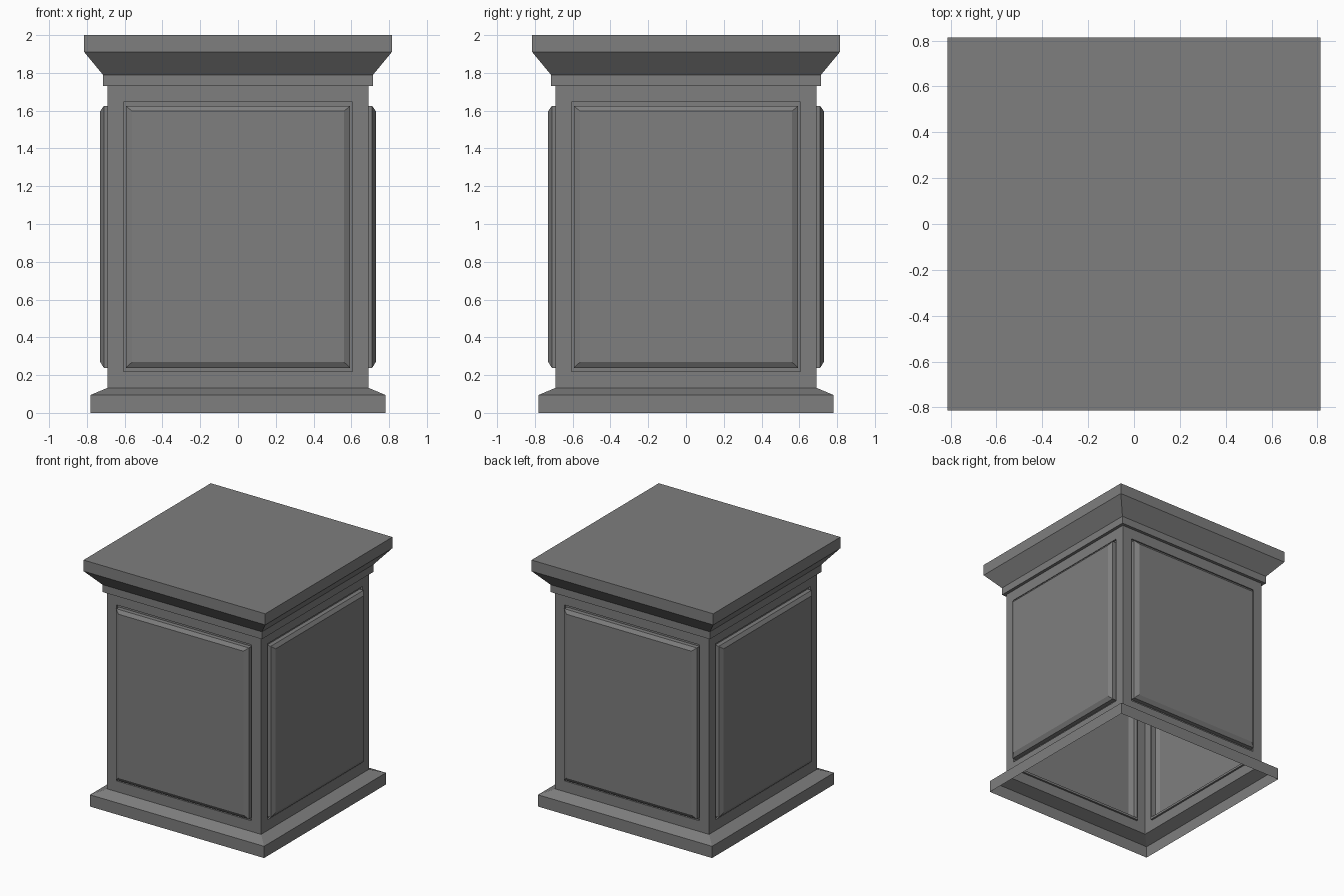
import bpy, bmesh
from math import pi
from mathutils import Matrix, Vector

cube = bpy.data.objects.get("Cube")
if cube:
    bpy.data.objects.remove(cube, do_unlink=True)

# Single stone colour
stone = bpy.data.materials.new("grey_stone")
stone.use_nodes = True
GREY = (0.21, 0.21, 0.21, 1)
stone.diffuse_color = GREY
shader = next(n for n in stone.node_tree.nodes if n.type == 'BSDF_PRINCIPLED')
shader.inputs["Base Color"].default_value = GREY

WALL, WALL_LOW, WALL_HIGH = 0.69, 0.133, 1.73


def loft(bm, rings, cap=False):
    """Bridge successive four-cornered rings, optionally closing the last."""
    loops = [[bm.verts.new(p) for p in ring] for ring in rings]
    for a, b in zip(loops, loops[1:]):
        for i in range(4):
            j = (i + 1) % 4
            bm.faces.new((a[i], a[j], b[j], b[i]))
    if cap:
        bm.faces.new(loops[-1])


def square(half, z):
    return [Vector(p) for p in ((-half, -half, z), (half, -half, z),
                                (half, half, z), (-half, half, z))]


def upright(half, low, high, out):
    return [Vector(p) for p in ((-half, -out, low), (half, -out, low),
                                (half, -out, high), (-half, -out, high))]


def finish(bm, name):
    bmesh.ops.remove_doubles(bm, verts=bm.verts, dist=0.0001)
    mesh = bpy.data.meshes.new(name)
    bm.to_mesh(mesh)
    bm.free()
    mesh.materials.append(stone)
    obj = bpy.data.objects.new(name, mesh)
    bpy.context.collection.objects.link(obj)


def moulding(name, profile, cap=False):
    bm = bmesh.new()
    loft(bm, [square(half, z) for half, z in profile], cap)
    finish(bm, name)


# Flared plinth, open underneath
moulding("base_plinth", [(0.78, 0), (0.78, 0.095), (WALL, WALL_LOW)])

# Cornice: neck band, sloping underside, flat slab
moulding("cornice_top", [(WALL, WALL_HIGH), (0.715, WALL_HIGH), (0.715, 1.79),
                         (0.814, 1.91), (0.814, 2)], cap=True)

# Four walls, each with a grooved, bevelled raised panel
panel_steps = [
    (WALL, WALL_LOW, WALL_HIGH, WALL),
    (0.606, 0.22, 1.645, WALL),
    (0.606, 0.22, 1.645, WALL - 0.015),
    (0.594, 0.238, 1.625, WALL - 0.015),
    (0.594, 0.238, 1.625, 0.71),
    (0.56, 0.27, 1.597, 0.73),
]
bm = bmesh.new()
for k in range(4):
    turn = Matrix.Rotation(k * pi / 2, 3, 'Z')
    loft(bm, [[turn @ p for p in upright(*step)] for step in panel_steps], cap=True)
finish(bm, "panelled_body")
